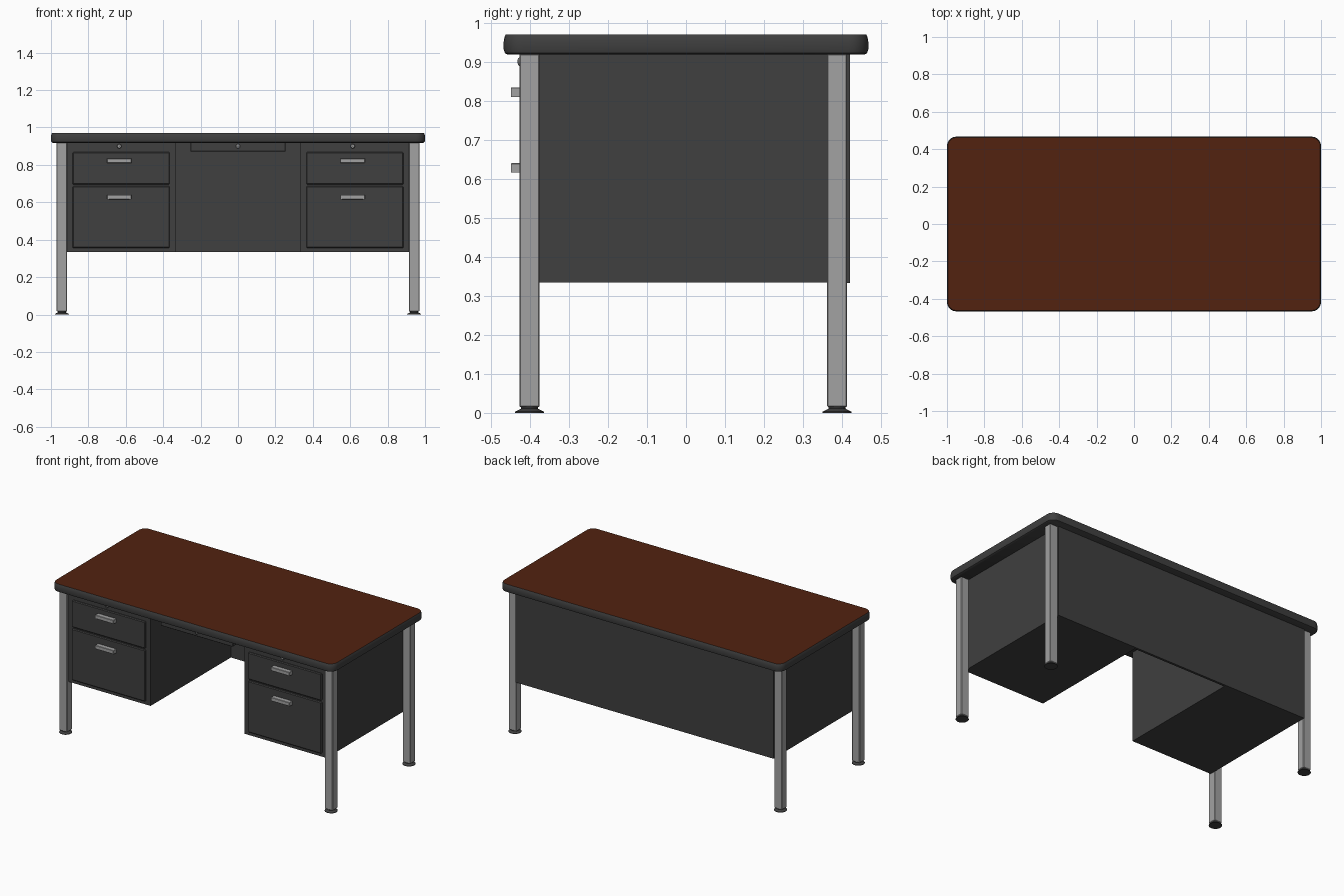
import bpy, bmesh, math

if "Cube" in bpy.data.objects:
    bpy.data.objects.remove(bpy.data.objects["Cube"])


def material(name, rgb):
    m = bpy.data.materials.new(name)
    m.diffuse_color = (*rgb, 1)
    m.use_nodes = True
    m.node_tree.nodes["Principled BSDF"].inputs["Base Color"].default_value = m.diffuse_color
    return m


DARK = material("charcoal_metal", (0.050, 0.050, 0.050))
GREY = material("grey_metal", (0.36, 0.36, 0.36))
WOOD = material("brown_wood", (0.085, 0.016, 0.005))


def finish(name, bm, mats, smooth=False):
    bmesh.ops.recalc_face_normals(bm, faces=bm.faces)
    me = bpy.data.meshes.new(name)
    bm.to_mesh(me)
    bm.free()
    ob = bpy.data.objects.new(name, me)
    bpy.context.collection.objects.link(ob)
    for m in mats:
        me.materials.append(m)
    if smooth:
        bpy.ops.object.select_all(action='DESELECT')
        ob.select_set(True)
        bpy.context.view_layer.objects.active = ob
        bpy.ops.object.shade_smooth_by_angle(angle=math.radians(35))
    return ob


def box(name, x, y, z, mat, bevel=0):
    bm = bmesh.new()
    bmesh.ops.create_cube(bm, size=1)
    for v in bm.verts:
        for i, (a, b) in enumerate((x, y, z)):
            v.co[i] = a if v.co[i] < 0 else b
    if bevel:
        bmesh.ops.bevel(bm, geom=bm.edges[:], offset=bevel, segments=1, affect='EDGES')
    return finish(name, bm, [mat])


def loft(bm, rings, caps=True):
    """Bridge rings of points; returns the end cap faces."""
    loops = [[bm.verts.new(p) for p in r] for r in rings]
    n = len(loops[0])
    for a, b in zip(loops, loops[1:]):
        for i in range(n):
            bm.faces.new((a[i], a[(i + 1) % n], b[(i + 1) % n], b[i]))
    return bm.faces.new(loops[0][::-1]), bm.faces.new(loops[-1])


def turned(name, x, y, profile, mat, sides, axis='z'):
    """Lathe a list of (radius, position) along z, or along y."""
    bm = bmesh.new()
    rings = []
    for r, t in profile:
        ring = []
        for k in range(sides):
            a = 2 * math.pi * (k + 0.5) / sides
            u, w = r * math.cos(a), r * math.sin(a)
            ring.append((x + u, y + w, t) if axis == 'z' else (x + u, t, y + w))
        rings.append(ring)
    loft(bm, rings)
    return finish(name, bm, [mat], True)


def rounded_rect(hx, hy, r, z, inset):
    pts = []
    for q, (sx, sy) in enumerate(((1, 1), (-1, 1), (-1, -1), (1, -1))):
        for k in range(7):
            a = math.pi / 2 * (q + k / 6)
            pts.append((sx * (hx - r) + (r - inset) * math.cos(a),
                        sy * (hy - r) + (r - inset) * math.sin(a), z))
    return pts


# Desk top: rounded dark rim with a brown writing surface
bm = bmesh.new()
rim = [(0.010, 0.918), (0.003, 0.922), (0.0, 0.931), (0.0, 0.952), (0.002, 0.963), (0.005, 0.970)]
bottom, top = loft(bm, [rounded_rect(1.0, 0.467, 0.05, z, i) for i, z in rim])
top.material_index = 1
finish("desk_top", bm, [DARK, WOOD], True)

# Legs and feet
for sx, side in ((-1, "left"), (1, "right")):
    for yc, end in ((-0.401, "front"), (0.387, "back")):
        xc = sx * 0.942
        box(f"{end}_{side}_leg", (xc - 0.0275, xc + 0.0275), (yc - 0.026, yc + 0.026),
            (0.015, 0.92), GREY, 0.003)
        turned(f"{end}_{side}_foot", xc, yc,
               [(0.038, 0.0), (0.038, 0.003), (0.022, 0.011), (0.022, 0.018)], DARK, 16)


def lock(name, x, z):
    turned(name, x, z, [(0.012, -0.40), (0.012, -0.426), (0.009, -0.430)], GREY, 12, 'y')
    box(name + "_slot", (x - 0.002, x + 0.002), (-0.4315, -0.429), (z - 0.005, z + 0.005), DARK)


# Pedestals with two drawers each
for sx, side in ((-1, "left"), (1, "right")):
    x0, x1 = sorted((sx * 0.333, sx * 0.915))
    box(f"{side}_pedestal", (x0, x1), (-0.41, 0.41), (0.334, 0.92), DARK)
    d0, d1 = sorted((sx * 0.365, sx * 0.885))
    hx = sx * 0.624 - 0.011
    for part, z0, z1, hz in (("upper", 0.695, 0.868, 0.822), ("lower", 0.355, 0.686, 0.628)):
        box(f"{side}_{part}_drawer", (d0, d1), (-0.42, -0.40), (z0, z1), DARK, 0.005)
        # Handle: mounting plate, and a bar with a turned-down lip
        box(f"{side}_{part}_handle_bar", (hx - 0.066, hx + 0.066), (-0.449, -0.415),
            (hz - 0.002, hz + 0.012), GREY, 0.002)
        box(f"{side}_{part}_handle_lip", (hx - 0.066, hx + 0.066), (-0.449, -0.440),
            (hz - 0.012, hz + 0.010), GREY, 0.002)
        for e in (-1, 1):
            c = hx + e * 0.061
            box(f"{side}_{part}_handle_end", (c - 0.005, c + 0.005), (-0.448, -0.415),
                (hz - 0.012, hz + 0.010), GREY)
    lock(f"{side}_lock", hx, 0.900)

# Centre drawer and back panel
box("centre_drawer", (-0.255, 0.255), (-0.418, 0.10), (0.872, 0.925), DARK, 0.003)
lock("centre_lock", 0, 0.900)
box("back_panel", (-0.915, 0.915), (0.405, 0.42), (0.333, 0.92), DARK)
